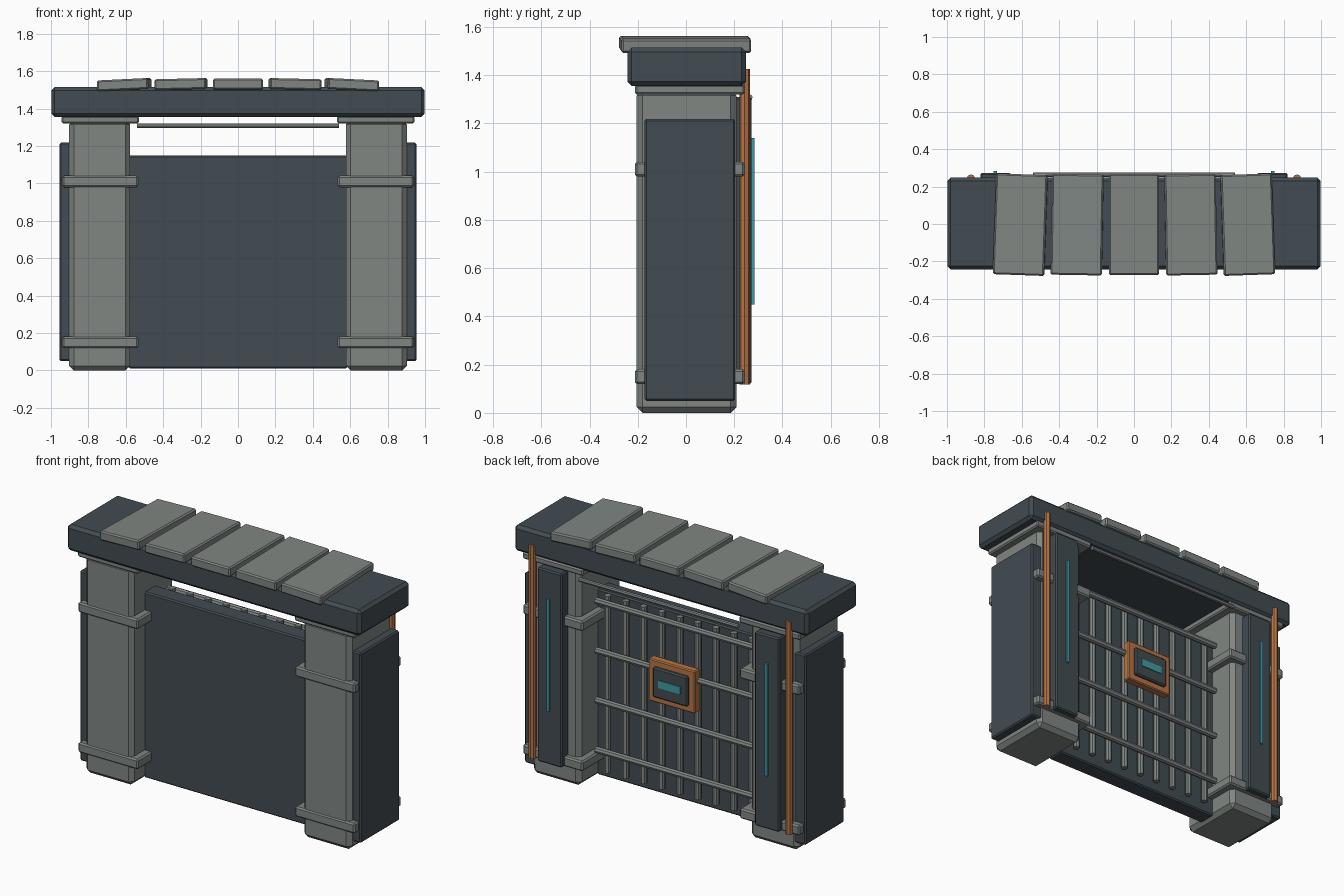
import bpy, bmesh, math
from mathutils import Matrix, Vector

if "Cube" in bpy.data.objects:
    bpy.data.objects.remove(bpy.data.objects["Cube"])


def mat(name, rgb):
    m = bpy.data.materials.new(name)
    m.diffuse_color = (*rgb, 1)
    m.use_nodes = True
    m.node_tree.nodes["Principled BSDF"].inputs["Base Color"].default_value = m.diffuse_color
    return m


STONE = mat("grey stone", (0.215, 0.24, 0.225))
SLATE = mat("dark slate", (0.055, 0.072, 0.085))
COPPER = mat("copper orange", (0.48, 0.175, 0.06))
TEAL = mat("teal light", (0.05, 0.33, 0.37))


def finish(name, bm, m):
    me = bpy.data.meshes.new(name)
    bm.to_mesh(me)
    bm.free()
    me.materials.append(m)
    ob = bpy.data.objects.new(name, me)
    bpy.context.collection.objects.link(ob)
    return ob


def box(name, x, y, z, m, bevel=0.0, rot=(0, 0)):
    """Chamfered block from (min, max) ranges; rot = (about y, about z) in degrees."""
    bm = bmesh.new()
    bmesh.ops.create_cube(bm, size=1)
    bmesh.ops.scale(bm, vec=(x[1] - x[0], y[1] - y[0], z[1] - z[0]), verts=bm.verts)
    if bevel:
        bmesh.ops.bevel(bm, geom=bm.edges[:], offset=bevel, segments=1, affect='EDGES')
    r = Matrix.Rotation(math.radians(rot[1]), 4, 'Z') @ Matrix.Rotation(math.radians(rot[0]), 4, 'Y')
    c = Vector((sum(x) / 2, sum(y) / 2, sum(z) / 2))
    bmesh.ops.transform(bm, matrix=Matrix.Translation(c) @ r, verts=bm.verts)
    return finish(name, bm, m)


def rod(name, a, b, radius, m, sides=8):
    a, b = Vector(a), Vector(b)
    bm = bmesh.new()
    bmesh.ops.create_cone(bm, cap_ends=True, segments=sides, radius1=radius,
                          radius2=radius, depth=(b - a).length)
    q = (b - a).to_track_quat('Z', 'Y').to_matrix().to_4x4()
    bmesh.ops.transform(bm, matrix=Matrix.Translation((a + b) / 2) @ q, verts=bm.verts)
    return finish(name, bm, m)


# Both sides: pillar, outer panel, capital, straps, back panel, light and pipe
for side, s in (("left", -1), ("right", 1)):
    def span(a, b):
        return tuple(sorted((a * s, b * s)))
    box(f"{side}_pillar", span(0.577, 0.903), (-0.205, 0.21), (0, 1.34), STONE, 0.025)
    box(f"{side}_outer_panel", span(0.80, 0.955), (-0.172, 0.204), (0.05, 1.218), SLATE, 0.008)
    box(f"{side}_capital", span(0.53, 0.943), (-0.212, 0.244), (1.32, 1.36), STONE, 0.008)
    for i, z in enumerate((0.15, 1.01)):
        box(f"{side}_strap_{i + 1}", span(0.533, 0.94), (-0.212, 0.244), (z - 0.031, z + 0.031), STONE, 0.009)
    box(f"{side}_back_panel", span(0.655, 0.822), (0.2, 0.272), (0.12, 1.31), SLATE, 0.008)
    box(f"{side}_light_strip", span(0.732, 0.75), (0.268, 0.284), (0.45, 1.14), TEAL)
    rod(f"{side}_pipe", (0.872 * s, 0.243, 0.118), (0.872 * s, 0.243, 1.425), 0.022, COPPER)

# Lintel and roof slabs
box("lintel", (-0.998, 0.998), (-0.243, 0.249), (1.355, 1.515), SLATE, 0.018)
for i in range(-2, 3):
    cx = i * 0.304
    w = 0.134 if i == 0 else 0.137
    zc = 1.531 if abs(i) < 2 else 1.528
    box(f"roof_slab_{i + 3}", (cx - w, cx + w), (-0.273, 0.266), (zc - 0.029, zc + 0.029),
        STONE, 0.008, (1.4 * i, 1.0 * i))

# Wall between the pillars
box("wall_panel", (-0.585, 0.585), (-0.08, 0.03), (0.01, 1.15), SLATE, 0.008)

# Grille behind the wall
for i in range(9):
    x = (i - 4) * 0.1225
    rod(f"grille_bar_{i + 1}", (x, 0.06, 0.06), (x, 0.06, 1.148), 0.02, STONE)
for i in range(4):
    z = 0.2 + 0.305 * i
    rod(f"grille_rail_{i + 1}", (-0.54, 0.098, z), (0.54, 0.098, z), 0.02, STONE)
rod("top_rail", (-0.54, 0.263, 1.308), (0.54, 0.263, 1.308), 0.013, STONE)

# Control plaque on the grille
box("plaque_frame", (-0.158, 0.158), (0.09, 0.14), (0.62, 0.88), COPPER, 0.006)
box("plaque_face", (-0.118, 0.118), (0.12, 0.158), (0.658, 0.842), SLATE, 0.008)
box("plaque_light", (-0.075, 0.075), (0.155, 0.163), (0.727, 0.773), TEAL)
